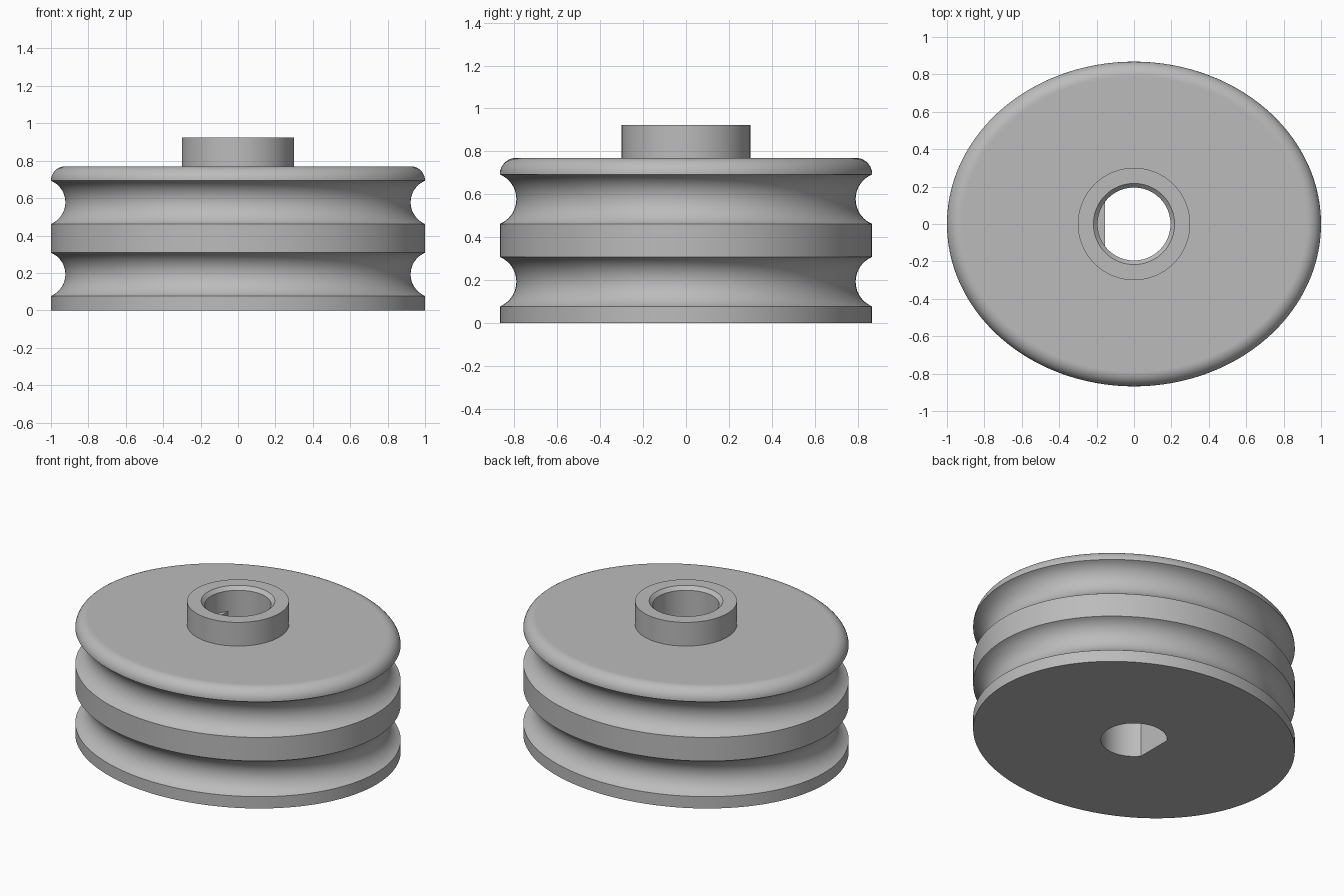
import bpy, bmesh
from math import sin, cos, pi, radians, hypot, asin

SEG = 192            # segments round every ring
U = 0.077            # basic rim width, groove depth and edge radius
HALF_X, HALF_Y = 1.0, 0.868
BORE = 0.195
TOP, HUB_TOP = 10 * U, 12 * U

cube = bpy.data.objects.get("Cube")
if cube:
    bpy.data.objects.remove(cube, do_unlink=True)

grey = bpy.data.materials.new("plain grey")
grey.use_nodes = True
colour = (0.5, 0.5, 0.5, 1)
grey.diffuse_color = colour
grey.node_tree.nodes["Principled BSDF"].inputs["Base Color"].default_value = colour

ANGLES = [2 * pi * i / SEG for i in range(SEG)]


def circle(r, z):
    return [(r * cos(a), r * sin(a), z) for a in ANGLES]


def oval(inset, z):
    """Oval outline moved inward by an even distance."""
    ring = []
    for a in ANGLES:
        nx, ny = HALF_Y * cos(a), HALF_X * sin(a)
        n = hypot(nx, ny)
        ring.append((HALF_X * cos(a) - inset * nx / n,
                     HALF_Y * sin(a) - inset * ny / n, z))
    return ring


def d_bore(z):
    """Round bore with one flat on the -x side."""
    flat = -BORE * cos(radians(37.5))
    ring = []
    for x, y, _ in circle(BORE, z):
        ring.append((max(x, flat), y, z))
    return ring


def loft(name, rings):
    """Join rings in order and close the last to the first."""
    bm = bmesh.new()
    loops = [[bm.verts.new(p) for p in ring] for ring in rings]
    for k, low in enumerate(loops):
        high = loops[(k + 1) % len(loops)]
        for i in range(SEG):
            j = (i + 1) % SEG
            bm.faces.new((low[i], low[j], high[j], high[i]))
    bmesh.ops.recalc_face_normals(bm, faces=bm.faces)
    mesh = bpy.data.meshes.new(name)
    bm.to_mesh(mesh)
    bm.free()
    mesh.materials.append(grey)
    obj = bpy.data.objects.new(name, mesh)
    bpy.context.collection.objects.link(obj)
    bpy.ops.object.select_all(action='DESELECT')
    obj.select_set(True)
    bpy.context.view_layer.objects.active = obj
    bpy.ops.object.shade_smooth_by_angle(angle=radians(20))
    return obj


# Oval wheel: bottom rim, two round grooves, middle rim, rounded top edge
half = 1.5 * U
radius = (half ** 2 + U ** 2) / (2 * U)
sweep = asin(half / radius)
rings = [d_bore(0), oval(0, 0)]
for bottom in (U, 6 * U):
    for k in range(21):
        t = sweep * (k / 10 - 1)
        rings.append(oval(U - radius * (1 - cos(t)), bottom + half + radius * sin(t)))
for k in range(13):
    t = pi / 2 * k / 12
    rings.append(oval(U * (1 - cos(t)), 9 * U + U * sin(t)))
rings.append(oval(U + 0.005, TOP))
rings.append(d_bore(TOP))
loft("grooved_oval_wheel", rings)

# Round hub with a chamfered bore
loft("hub", [circle(BORE, TOP), circle(0.3, TOP), circle(0.3, HUB_TOP),
             circle(0.217, HUB_TOP), circle(BORE, HUB_TOP - 0.022)])
